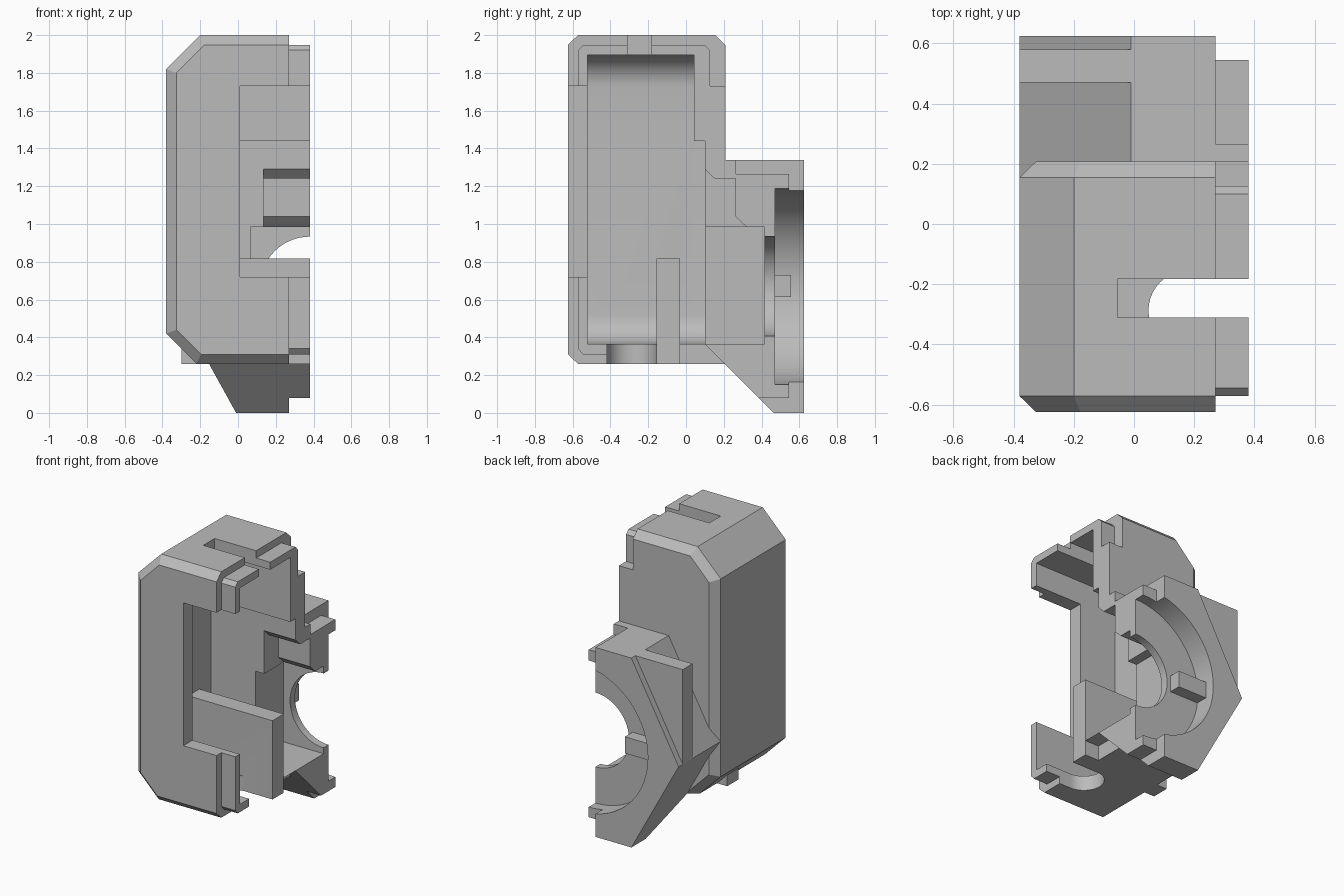
import bpy, bmesh, math

old = bpy.data.objects.get("Cube")
if old:
    bpy.data.objects.remove(old, do_unlink=True)

grey = bpy.data.materials.new("plain_grey")
grey.use_nodes = True
GREY = (0.5, 0.5, 0.5, 1)
grey.diffuse_color = GREY
grey.node_tree.nodes["Principled BSDF"].inputs["Base Color"].default_value = GREY

END = 0.38          # parting plane of the half shell
SHELL = 0.27        # edge of the outer shell, the lip goes on to END
CUT = 0.6           # cutters run well past the parting plane
MID = 0.67          # height of the bore axis


def loft(name, rings):
    """Solid through matching rings of points, capped at both ends."""
    bm = bmesh.new()
    rows = [[bm.verts.new(p) for p in ring] for ring in rings]
    n = len(rows[0])
    for a, b in zip(rows, rows[1:]):
        for i in range(n):
            j = (i + 1) % n
            bm.faces.new((a[i], a[j], b[j], b[i]))
    bm.faces.new(rows[0])
    bm.faces.new(rows[-1])
    bmesh.ops.recalc_face_normals(bm, faces=bm.faces)
    mesh = bpy.data.meshes.new(name)
    bm.to_mesh(mesh)
    bm.free()
    mesh.materials.append(grey)
    ob = bpy.data.objects.new(name, mesh)
    bpy.context.collection.objects.link(ob)
    return ob


def prism(name, pts, axis, lo, hi):
    """Extrude a 2D outline along one axis; pts are the other two in order."""
    def place(p, d):
        q = list(p)
        q.insert("xyz".index(axis), d)
        return q
    return loft(name, [[place(p, d) for p in pts] for d in (lo, hi)])


def box(name, x, y, z):
    return prism(name, [(x[0], y[0]), (x[1], y[0]), (x[1], y[1]), (x[0], y[1])], "z", *z)


def arc(cx, cy, r, start, stop, n):
    angles = [math.radians(start + (stop - start) * i / n) for i in range(n + 1)]
    return [(cx + r * math.cos(a), cy + r * math.sin(a)) for a in angles]


def combine(base, tool, mode):
    mod = base.modifiers.new(mode.lower(), "BOOLEAN")
    mod.operation, mod.solver, mod.object = mode, "EXACT", tool
    bpy.context.view_layer.update()
    result = base.evaluated_get(bpy.context.evaluated_depsgraph_get())
    mesh = bpy.data.meshes.new_from_object(result)
    base.modifiers.clear()
    base.data = mesh
    bpy.data.objects.remove(tool, do_unlink=True)


# Outer shell: chamfered outline, bevelled on its front and back faces
full = [(-0.38, 0.42), (-0.22, 0.26), (SHELL, 0.26), (SHELL, 2), (-0.2, 2), (-0.38, 1.82)]
front = [(-0.325, 0.44), (-0.195, 0.31), (SHELL, 0.31), (SHELL, 1.948), (-0.178, 1.948), (-0.325, 1.8)]
back = [(-0.325, 0.44), (-0.145, 0.26)] + [(SHELL, 0.26)] + front[3:]
rings = [(front, -0.625), (full, -0.572), (full, 0.155), (back, 0.208)]
housing = loft("half_housing", [[(x, y, z) for x, z in pts] for pts, y in rings])

# Half hexagon bearing block with a sloping underside
hexagon = prism("bearing_block", [(-0.01, 0), (SHELL, 0), (SHELL, 1.34), (-0.01, 1.34), (-0.38, MID)],
                "y", 0.1, 0.625)
combine(hexagon, prism("under_slope", [(0, 0.465), (0, -0.2), (0.665, -0.2)], "x", -CUT, CUT), "DIFFERENCE")
combine(housing, hexagon, "UNION")
combine(housing, box("corner_fin", (-0.38, 0.1), (0.47, 0.58), (MID, 1.34)), "UNION")

# Inset lip that reaches the parting plane
lip = [(-0.545, 0.31), (-0.572, 0.34), (-0.572, 1.92), (-0.545, 1.948), (0.1, 1.948), (0.127, 1.92),
       (0.127, 1.73), (0.208, 1.73), (0.208, 1.34), (0.265, 1.34), (0.265, 1.265), (0.545, 1.265),
       (0.545, 0.08), (0.385, 0.08), (0.1, 0.365), (-0.1, 0.365), (-0.1, 0.31)]
combine(housing, prism("lip", lip, "x", 0.2, END), "UNION")


# Hollow chambers with rounded inner corners
def chamber(name, top, y_end, r):
    low = arc(-0.28 + 0.16, 0.365 + 0.16, 0.16, 270, 180, 10)
    high = arc(-0.28 + r, top - r, r, 180, 90, 10) if r else [(-0.28, top)]
    outline = [(CUT, 0.365)] + low + high + [(CUT, top)]
    return prism(name, outline, "y", -0.522, y_end)


cutters = [
    chamber("main_chamber", 1.895, 0.042, 0.17),
    chamber("deep_chamber", 1.44, 0.1, 0),
    box("front_window", (0.01, CUT), (-0.7, -0.5), (0.72, 1.73)),
    box("top_slot", (-0.055, CUT), (-0.31, -0.183), (1.7, 2.1)),
    prism("bottom_slot", [(CUT, -0.155)] + arc(0.18, -0.287, 0.132, 90, 270, 20) + [(CUT, -0.419)],
          "z", 0.1, 0.45),
    box("rear_room", (0.065, CUT), (0, 0.415), (0.365, 0.985)),
    prism("rear_pocket", [(0, 0.9), (0, 1.29), (0.1, 1.29), (0.152, 1.24), (0.262, 1.24),
                          (0.262, 1.04), (0.32, 0.985), (0.32, 0.9)], "x", 0.135, CUT),
    prism("bore", arc(END, MID, 0.263, 0, 355, 71), "y", 0.3, 0.8),
    prism("bearing_seat", arc(END, MID, 0.519, 0, 355, 71), "y", 0.47, 0.8),
]
for cutter in cutters:
    combine(housing, cutter, "DIFFERENCE")

# Inner rib and locating peg
combine(housing, box("rib", (-0.3, END), (-0.157, -0.032), (0.26, 0.817)), "UNION")
combine(housing, box("peg", (-0.16, 0.09), (0.44, 0.555), (0.613, 0.73)), "UNION")

bpy.ops.object.select_all(action="DESELECT")
housing.select_set(True)
bpy.context.view_layer.objects.active = housing
bpy.ops.object.shade_smooth_by_angle(angle=math.radians(25))
